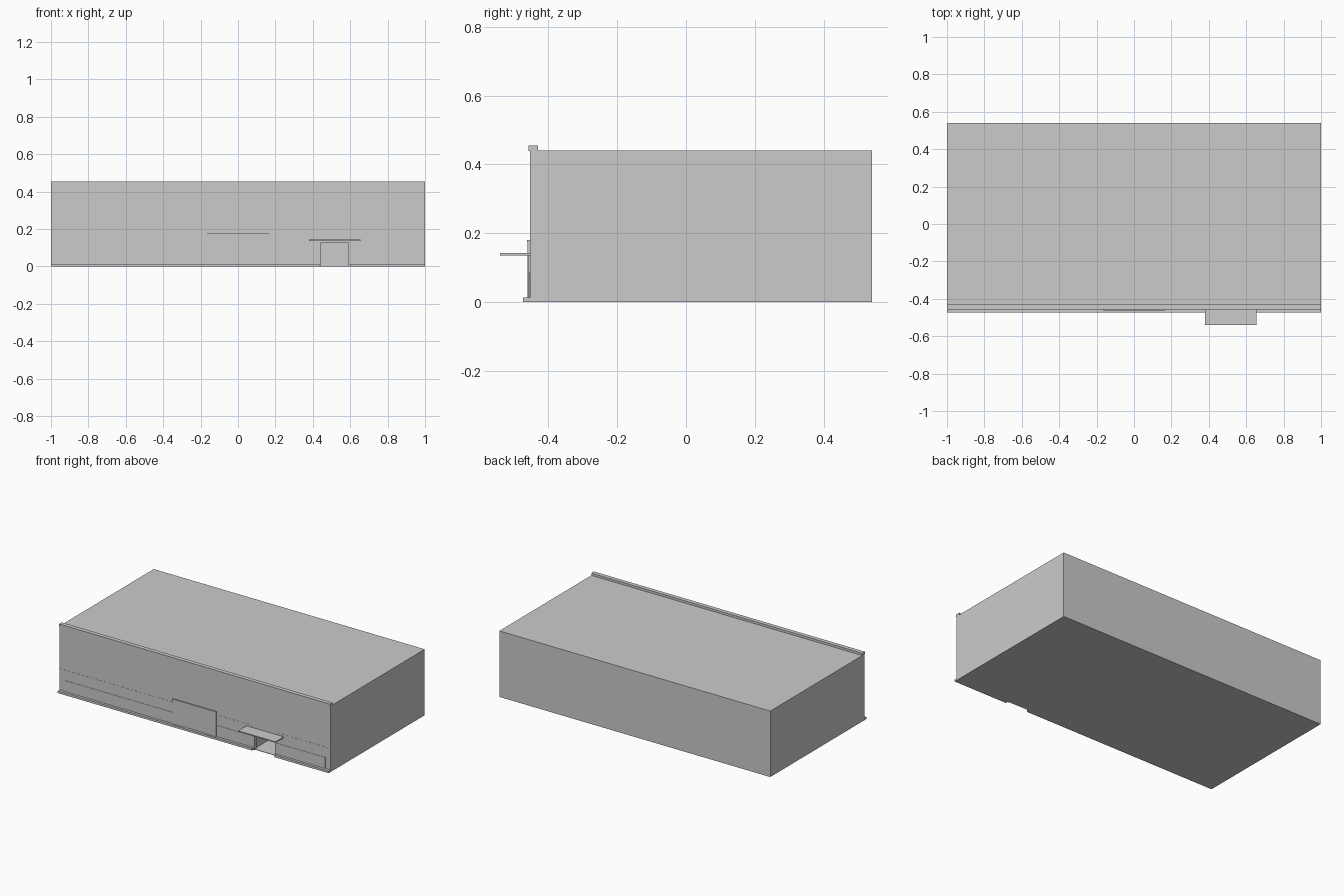
import bpy

# Remove the default cube
cube = bpy.data.objects.get("Cube")
if cube:
    bpy.data.objects.remove(cube, do_unlink=True)

# One plain grey for the whole building
GREY = (0.6, 0.6, 0.6, 1)
grey = bpy.data.materials.new("plain_grey")
grey.use_nodes = True
grey.diffuse_color = GREY
grey.node_tree.nodes["Principled BSDF"].inputs["Base Color"].default_value = GREY


def box(name, x, y, z):
    """Add a box spanning the given (low, high) ranges."""
    bpy.ops.mesh.primitive_cube_add(size=1)
    ob = bpy.context.object
    ob.name = ob.data.name = name
    spans = (x, y, z)
    for v in ob.data.vertices:
        v.co = [lo if c < 0 else hi for c, (lo, hi) in zip(v.co, spans)]
    ob.data.materials.append(grey)
    return ob


WALL = -0.453            # front wall plane
BACK = 0.54
ROOF = 0.44
DOOR = (0.435, 0.6)      # door opening
DOOR_TOP = 0.135
RECESS = -0.26           # back of the entrance recess

# Main hall with the entrance cut into its front
hall = box("hall", (-1, 1), (WALL, BACK), (0, ROOF))
cutter = box("entrance_cutter", DOOR, (WALL - 0.1, RECESS), (0.003, DOOR_TOP))
cutter.hide_render = True
cutter.hide_viewport = True
cut = hall.modifiers.new("entrance", 'BOOLEAN')
cut.operation = 'DIFFERENCE'
cut.solver = 'EXACT'
cut.object = cutter

# Parapet along the front roof edge
box("parapet", (-1, 1), (WALL - 0.005, -0.43), (ROOF - 0.001, 0.455))

# Plinth, wall bands and lower panels, broken at the doorway and the bay
box("plinth_right", (-1, DOOR[0]), (-0.473, WALL), (0, 0.014))
box("plinth_left", (DOOR[1], 1), (-0.473, WALL), (0, 0.014))
for name, x0, x1, edge0, edge1 in (
    ("right", -1, -0.16, -0.963, -0.16),
    ("centre", 0.16, DOOR[0], 0.16, DOOR[0]),
    ("left", DOOR[1], 1, DOOR[1], 0.963),
):
    box("wall_band_" + name, (x0, x1), (WALL - 0.001, WALL), (0.014, 0.157))
    box("lower_panel_" + name, (edge0, edge1), (WALL - 0.003, WALL), (0.014, 0.088))

# Shallow central bay: two piers, a lintel and a sunken middle
box("bay_pier_right", (-0.16, -0.085), (WALL - 0.007, WALL), (0.014, 0.176))
box("bay_pier_left", (0.085, 0.16), (WALL - 0.007, WALL), (0.014, 0.176))
box("bay_middle", (-0.085, 0.085), (WALL - 0.003, WALL), (0.014, 0.176))
box("bay_lintel", (-0.162, 0.162), (WALL - 0.009, WALL), (0.174, 0.18))

# Entrance frame and canopy
JAMB = 0.008
FRAME_Y = (WALL - 0.005, WALL + 0.02)
box("door_jamb_right", (DOOR[0], DOOR[0] + JAMB), FRAME_Y, (0, DOOR_TOP))
box("door_jamb_left", (DOOR[1] - JAMB, DOOR[1]), FRAME_Y, (0, DOOR_TOP))
box("door_header", (DOOR[0] + JAMB, DOOR[1] - JAMB), FRAME_Y, (0.127, DOOR_TOP))
box("canopy", (0.38, 0.655), (-0.54, WALL), (0.136, 0.143))
